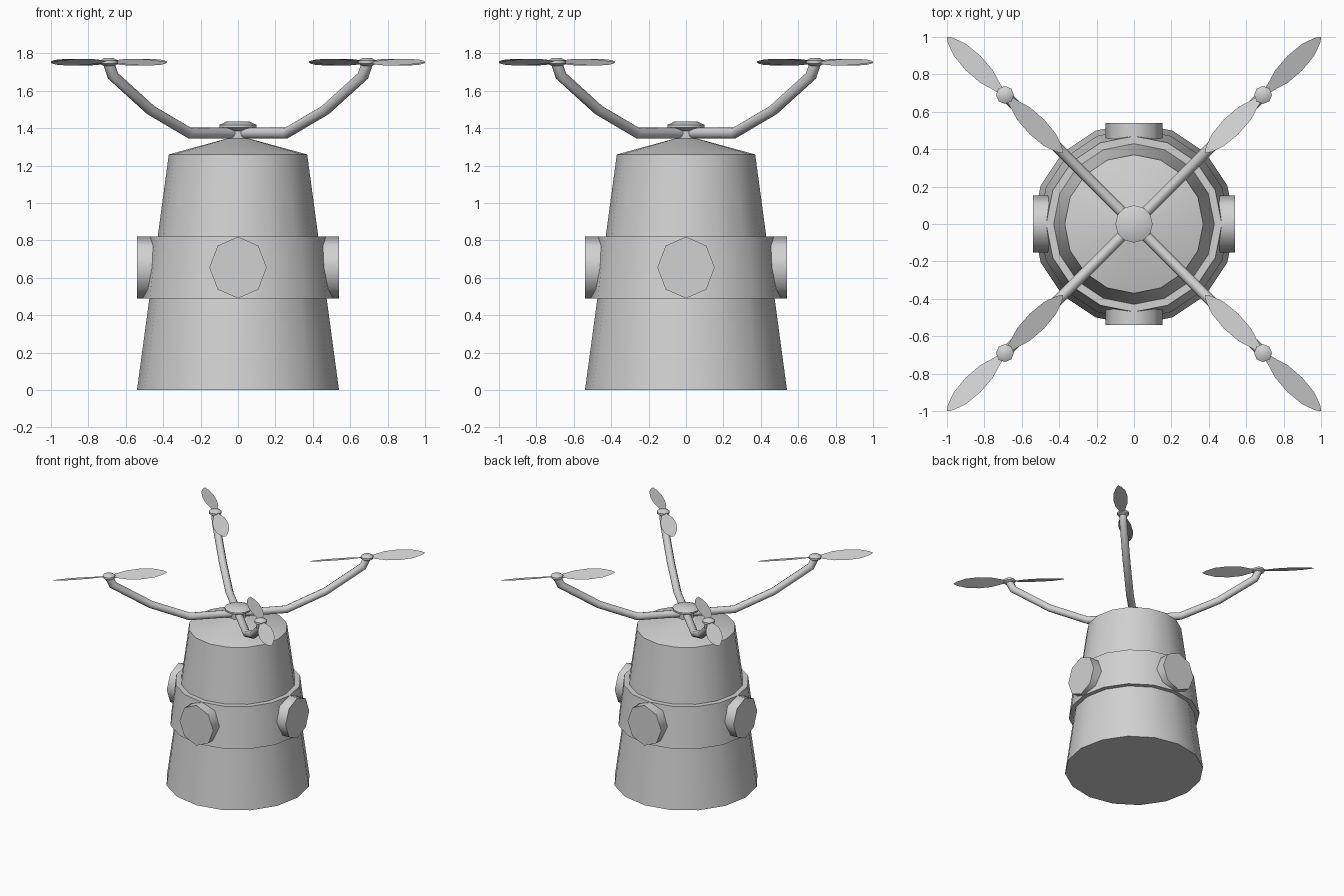
import bpy, bmesh, math
from mathutils import Matrix, Vector

cube = bpy.data.objects.get("Cube")
if cube:
    bpy.data.objects.remove(cube, do_unlink=True)

grey = bpy.data.materials.new("light_grey")
grey.use_nodes = True
COLOUR = (0.64, 0.64, 0.64, 1)
grey.diffuse_color = COLOUR
grey.node_tree.nodes["Principled BSDF"].inputs["Base Color"].default_value = COLOUR


def add_object(name, bm):
    """Turn a bmesh into a grey object, smooth except at sharp edges."""
    bmesh.ops.recalc_face_normals(bm, faces=bm.faces)
    mesh = bpy.data.meshes.new(name)
    bm.to_mesh(mesh)
    bm.free()
    mesh.materials.append(grey)
    obj = bpy.data.objects.new(name, mesh)
    bpy.context.collection.objects.link(obj)
    bpy.ops.object.select_all(action='DESELECT')
    obj.select_set(True)
    bpy.context.view_layer.objects.active = obj
    bpy.ops.object.shade_smooth_by_angle(angle=math.radians(50))
    return obj


def skin(rings, closed=False):
    """Bridge rings of points, capping both ends unless closed."""
    bm = bmesh.new()
    loops = [[bm.verts.new(p) for p in ring] for ring in rings]
    pairs = list(zip(loops, loops[1:]))
    if closed:
        pairs.append((loops[-1], loops[0]))
    else:
        bm.faces.new(loops[0])
        bm.faces.new(loops[-1])
    for a, b in pairs:
        n = len(a)
        for i in range(n):
            j = (i + 1) % n
            bm.faces.new((a[i], a[j], b[j], b[i]))
    return bm


def lathe(profile, sides, closed=False):
    """Spin (radius, height) points round the z axis."""
    turns = [2 * math.pi * i / sides for i in range(sides)]
    return skin([[(r * math.cos(t), r * math.sin(t), z) for t in turns]
                 for r, z in profile], closed)


def tube(path, radius, sides=8):
    """Sweep a round section along a path in the xz plane."""
    pts = [Vector(p) for p in path]
    side = Vector((0, 1, 0))
    rings = []
    for i, p in enumerate(pts):
        into = (p - pts[i - 1]).normalized() if i else None
        out = (pts[i + 1] - p).normalized() if i + 1 < len(pts) else into
        into = into or out
        tangent = (into + out).normalized()
        up = tangent.cross(side) / tangent.dot(out)
        rings.append([p + radius * (math.cos(t) * side + math.sin(t) * up)
                      for t in (2 * math.pi * k / sides for k in range(sides))])
    return skin(rings)


# Tapered body with a shallow cone roof, and the band around it
add_object("body", lathe([(0.54, 0), (0.37, 1.26), (0.04, 1.35)], 16))
add_object("band", lathe([(0.51, 0.49), (0.47, 0.82), (0.42, 0.82), (0.46, 0.49)],
                         16, closed=True))

# Mushroom knob on the roof
add_object("top_knob", lathe([(0.06, 1.33), (0.06, 1.385), (0.1, 1.405),
                              (0.1, 1.418), (0.06, 1.436)], 12))

# Four eight-sided pods on the band
for i, where in enumerate(("left", "back", "right", "front")):
    bm = lathe([(0.165, 0.4), (0.165, 0.54)], 8)
    bm.transform(Matrix.Rotation(i * math.pi / 2, 4, 'Z')
                 @ Matrix.Translation((0, 0, 0.655))
                 @ Matrix.Diagonal((1, 0.93, 1, 1))
                 @ Matrix.Rotation(math.pi / 2, 4, 'Y'))
    add_object(where + "_pod", bm)

# Four bent arms, each with a hub and a two-blade rotor, on the diagonals
HUB_X, HUB_Z = 0.69 * math.sqrt(2), 1.753
BLADE = [(0.0, 0.012), (0.06, 0.025), (0.14, 0.05), (0.24, 0.058),
         (0.34, 0.048), (0.41, 0.022), (0.438, 0.002)]
PITCH = math.radians(18)
ARM = [(0.03, 0, 1.374), (0.365, 0, 1.374), (0.66, 0, 1.497),
       (0.945, 0, 1.68), (HUB_X, 0, 1.745)]

for i, where in enumerate(("back_left", "back_right", "front_right", "front_left")):
    spin = Matrix.Rotation(math.pi / 4 + i * math.pi / 2, 4, 'Z')
    at_hub = spin @ Matrix.Translation((HUB_X, 0, HUB_Z))

    bm = tube(ARM, 0.03)
    bm.transform(spin)
    add_object(where + "_arm", bm)

    bm = lathe([(0.025, -0.022), (0.048, -0.008), (0.048, 0.008), (0.025, 0.022)], 8)
    bm.transform(at_hub)
    add_object(where + "_hub", bm)

    # Thin blades, pitched so the clockwise edge is lower
    bm = bmesh.new()
    for half in range(2):
        outline = BLADE + [(x, -w) for x, w in reversed(BLADE)]
        turn = Matrix.Rotation(half * math.pi, 4, 'Z') @ Matrix.Rotation(PITCH, 4, 'X')
        bm.faces.new([bm.verts.new(turn @ Vector((x, y, 0))) for x, y in outline])
    bm.transform(at_hub)
    add_object(where + "_rotor_blades", bm)
